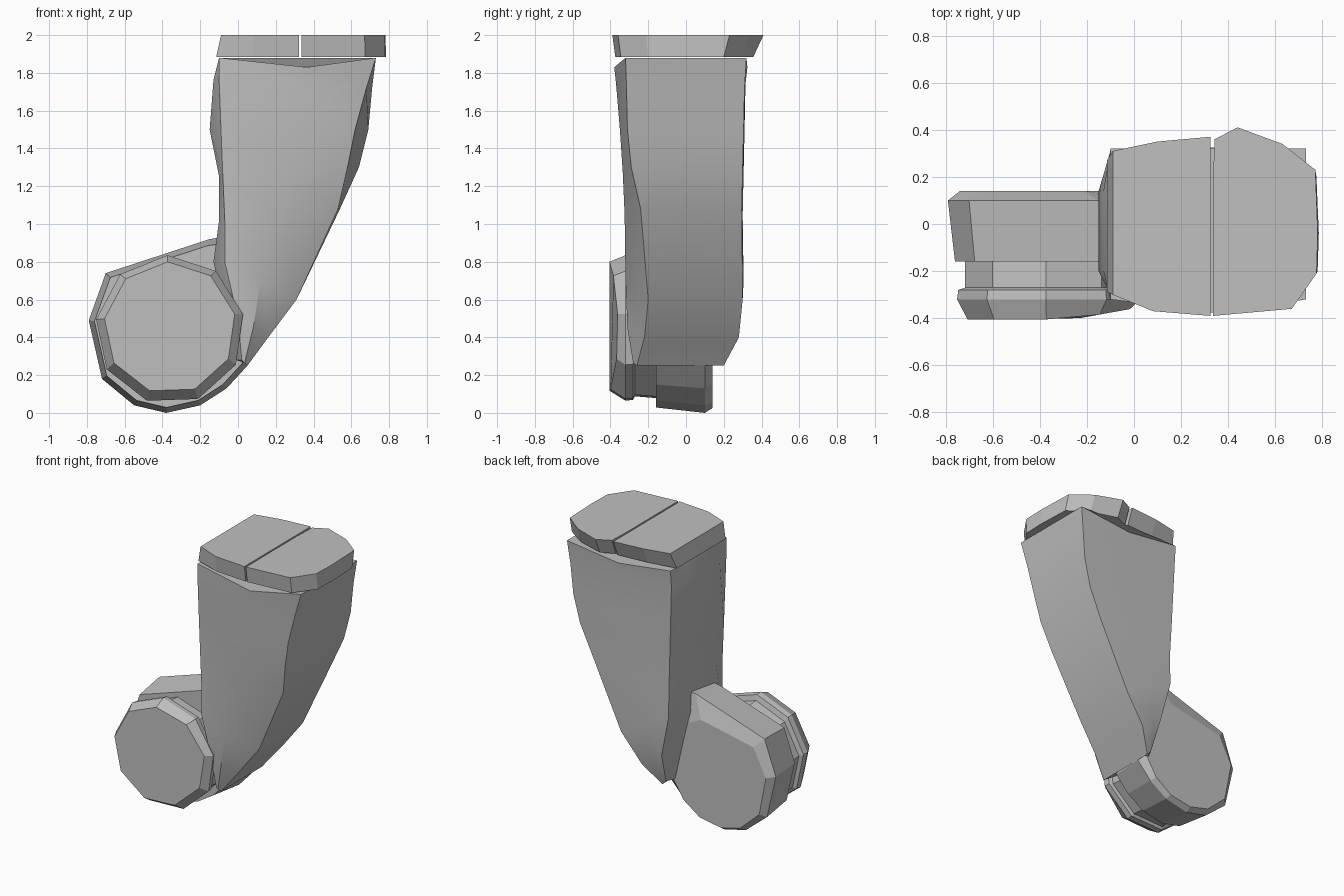
import bpy, bmesh, math

cube = bpy.data.objects.get("Cube")
if cube:
    bpy.data.objects.remove(cube)

grey = bpy.data.materials.new("plain grey")
grey.use_nodes = True
grey.diffuse_color = (0.53, 0.53, 0.53, 1)
grey.node_tree.nodes["Principled BSDF"].inputs["Base Color"].default_value = (0.53, 0.53, 0.53, 1)


def loft(name, rings, smooth=None):
    """Skin a list of equal-length rings and cap both ends."""
    bm = bmesh.new()
    loops = [[bm.verts.new(p) for p in ring] for ring in rings]
    for a, b in zip(loops, loops[1:]):
        for i in range(len(a)):
            j = (i + 1) % len(a)
            bm.faces.new((a[i], a[j], b[j], b[i]))
    bm.faces.new(loops[0])
    bm.faces.new(loops[-1])
    bmesh.ops.recalc_face_normals(bm, faces=bm.faces)
    mesh = bpy.data.meshes.new(name)
    bm.to_mesh(mesh)
    bm.free()
    obj = bpy.data.objects.new(name, mesh)
    bpy.context.collection.objects.link(obj)
    mesh.materials.append(grey)
    if smooth:
        bpy.ops.object.select_all(action='DESELECT')
        obj.select_set(True)
        bpy.context.view_layer.objects.active = obj
        bpy.ops.object.shade_smooth_by_angle(angle=math.radians(smooth))
    return obj


# Curved boxy trunk: left x/z, right x/z, mid-front y, right-front y and inset,
# back y, left bulge, dip of the rim
sections = [
    (-.10, 1.88, .73, 1.88, -.38, -.32, .00, .32, .00, .05),
    (-.10, 1.76, .71, 1.72, -.37, -.315, .03, .31, .03, 0),
    (-.09, 1.50, .69, 1.50, -.35, -.31, .07, .305, .06, 0),
    (-.08, 1.25, .64, 1.30, -.335, -.29, .06, .30, .02, 0),
    (-.07, 1.02, .54, 1.08, -.325, -.24, .01, .295, .03, 0),
    (-.07, .80, .31, .60, -.32, -.20, .00, .30, .06, 0),
    (.00, .50, .16, .40, -.31, -.22, .00, .28, .06, 0),
    (.02, .28, .05, .25, -.28, -.26, .00, .20, .03, 0),
]
rings = []
for xl, zl, xr, zr, ym, yf, inset, yb, bulge, dip in sections:
    xm, zm = (xl + xr) / 2, (zl + zr) / 2 - dip
    rings.append([
        (xl, max(ym, -.32), zl), (xm + dip, ym, zm), (xr - inset, yf, zr),
        (xr, yb, zr), (xm, yb + .005, zm), (xl, yb, zl),
        (xl - bulge, .14, zl), (xl - bulge, -.2, zl),
    ])
loft("trunk", rings, 28)

# Drum at the foot: tapers to the front, a ramp runs up into the trunk,
# and the back face is drawn in to a rounded disc
outline = [(-.70, .74), (-.79, .49), (-.72, .18), (-.55, .04), (-.38, 0),
           (-.20, .04), (-.06, .13), (.05, .25), (.12, .5), (.04, .95), (-.15, .92)]


def drum_ring(y, scale, reach):
    ring = []
    for x, z in outline:
        dx, dz = x + .36, z - .41
        s = min(scale, reach / math.hypot(dx, dz))
        ring.append((-.36 + dx * s, y, .41 + dz * s))
    return ring


loft("foot_drum", [drum_ring(-.16, .93, 1), drum_ring(.10, 1, 1), drum_ring(.14, 1, .385)])

# Faceted front knob on a neck, its face turned slightly to the trunk side
knob_profile = [(-.15, .36, .42), (-.27, .36, .43), (-.28, .39, .44),
                (-.32, .395, .44), (-.405, .35, .45)]
rings = []
for y, r, cz in knob_profile:
    ring = []
    for i in range(9):
        a = math.tau * (i + .3) / 9
        x = -.36 + r * math.cos(a)
        turn = .18 * max(0, x + .26) if y < -.4 else 0
        ring.append((x, y + turn, cz + r * math.sin(a)))
    rings.append(ring)
loft("front_knob", rings)

# Split cap: two slabs with a narrow gap between them, widening at the back
cap_left = [(-.09, .31), (.10, .35), (.324, .37), (.324, -.39), (.08, -.37), (-.09, -.30)]
cap_right = [(.336, .20), (.342, .36), (.44, .41), (.63, .34), (.77, .23), (.78, -.04),
             (.775, -.21), (.67, -.36), (.336, -.39)]
for name, pts in (("cap_left", cap_left), ("cap_right", cap_right)):
    low = [(.33 + (x - .33) * (1.06 if x < 0 else 1.01), y * (.87 if y > 0 else .96), 1.885)
           for x, y in pts]
    loft(name, [low, [(x, y, 2) for x, y in pts]])
